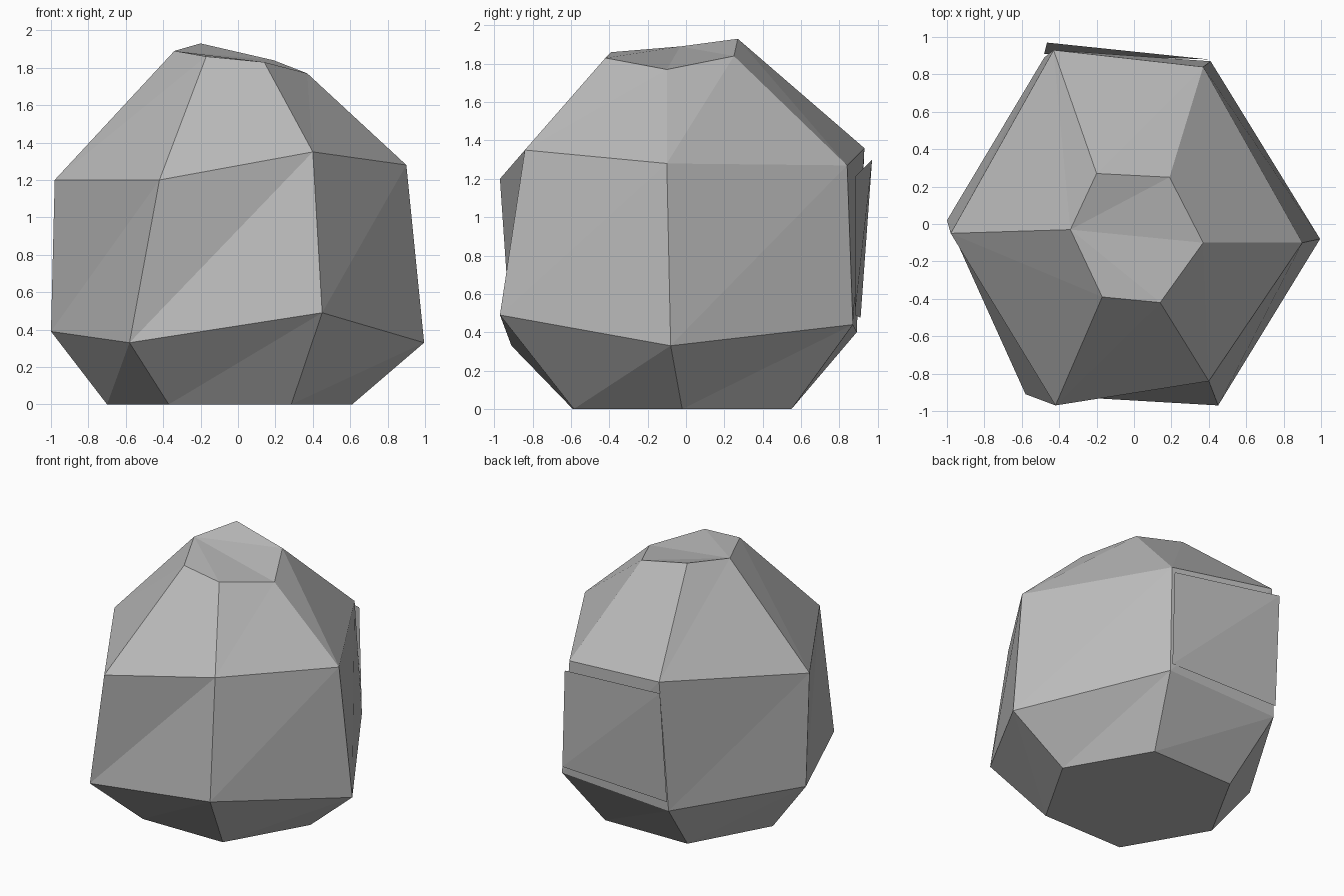
import bpy, bmesh

if "Cube" in bpy.data.objects:
    bpy.data.objects.remove(bpy.data.objects["Cube"])

stone = bpy.data.materials.new("grey stone")
stone.diffuse_color = (0.5, 0.5, 0.5, 1)
stone.use_nodes = True
stone.node_tree.nodes["Principled BSDF"].inputs["Base Color"].default_value = stone.diffuse_color


def finish(bm, name):
    mesh = bpy.data.meshes.new(name)
    bm.to_mesh(mesh)
    bm.free()
    mesh.materials.append(stone)
    obj = bpy.data.objects.new(name, mesh)
    bpy.context.collection.objects.link(obj)
    return obj


# Uneven six-sided rings, bottom to top; each runs right, back right,
# back left, left, front left, front right
rings = [
    [(0.61, -0.02, 0), (0.28, 0.55, 0), (-0.39, 0.54, 0),
     (-0.70, -0.02, 0), (-0.37, -0.59, 0), (0.285, -0.585, 0)],
    [(0.995, -0.08, 0.33), (0.41, 0.87, 0.44), (-0.48, 0.89, 0.40),
     (-1.0, 0.02, 0.39), (-0.58, -0.91, 0.33), (0.45, -0.97, 0.49)],
    [(0.90, -0.10, 1.28), (0.37, 0.84, 1.27), (-0.43, 0.93, 1.36),
     (-0.98, -0.05, 1.20), (-0.42, -0.97, 1.20), (0.40, -0.84, 1.35)],
    [(0.37, -0.10, 1.77), (0.19, 0.25, 1.84), (-0.20, 0.27, 1.93),
     (-0.34, -0.03, 1.89), (-0.17, -0.39, 1.86), (0.14, -0.42, 1.83)],
]

# Boulder: rings joined by triangle pairs, with a flat base and faceted top
bm = bmesh.new()
rows = [[bm.verts.new(p) for p in ring] for ring in rings]
for low, high in zip(rows, rows[1:]):
    for i in range(6):
        j = (i + 1) % 6
        bm.faces.new((low[i], low[j], high[j]))
        bm.faces.new((low[i], high[j], high[i]))
bm.faces.new(rows[0][::-1])
top = rows[-1]
for k in range(4, 8):
    bm.faces.new((top[3], top[k % 6], top[(k + 1) % 6]))
finish(bm, "boulder")

# Loose stone sheet standing just off the back
bm = bmesh.new()
a, b, c, d = [bm.verts.new(p) for p in (
    (0.38, 0.88, 1.21), (-0.465, 0.97, 1.30),
    (-0.48, 0.91, 0.475), (0.40, 0.88, 0.49))]
bm.faces.new((d, b, a))
bm.faces.new((d, c, b))
finish(bm, "back_slab")
